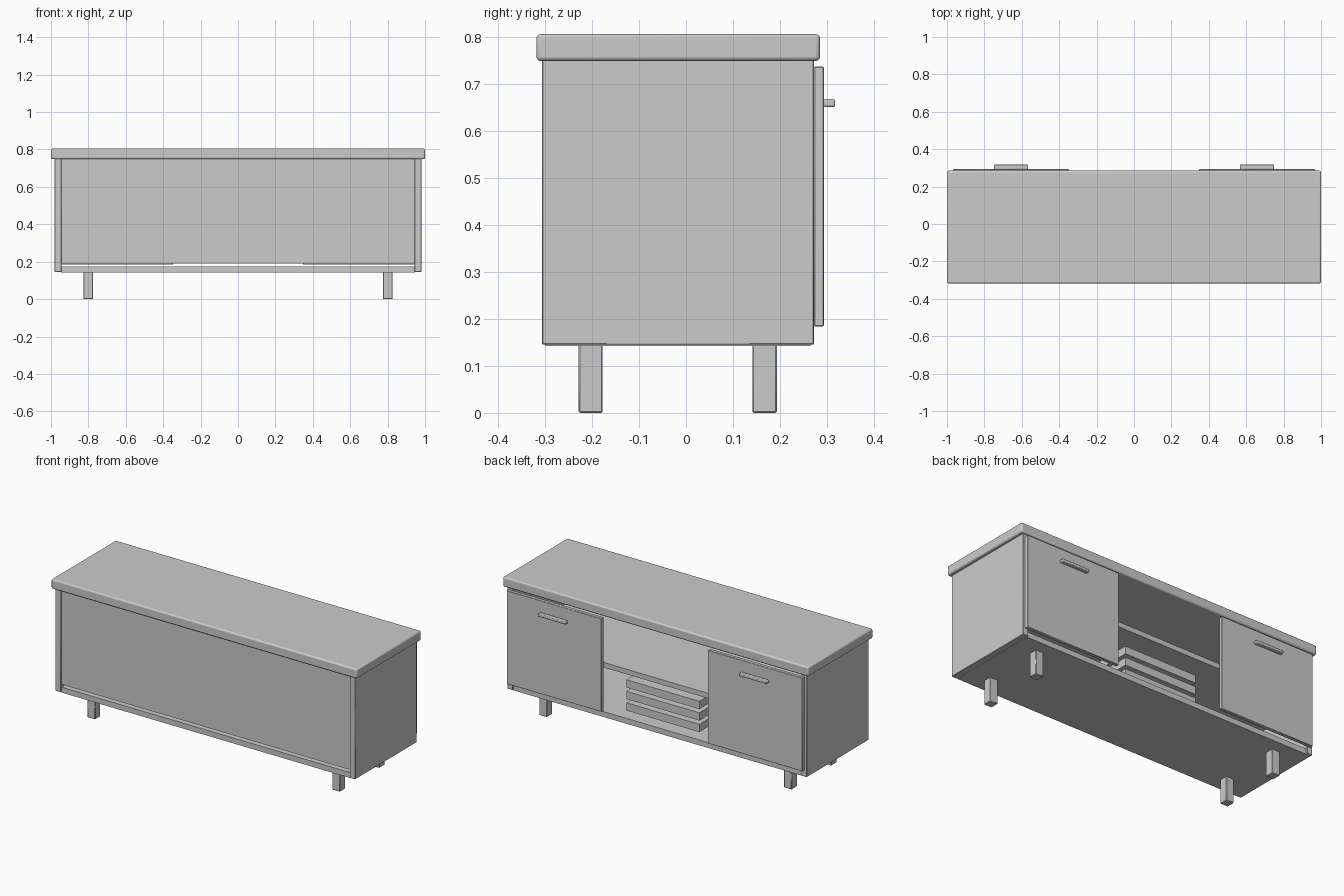
import bpy

if "Cube" in bpy.data.objects:
    bpy.data.objects.remove(bpy.data.objects["Cube"])


def box(name, x, y, z, bevel=0.0, segments=2):
    """Axis-aligned box from (min, max) ranges, with optional rounded edges."""
    bpy.ops.mesh.primitive_cube_add(
        size=1, location=[(a + b) / 2 for a, b in (x, y, z)])
    ob = bpy.context.object
    ob.name = name
    ob.scale = [b - a for a, b in (x, y, z)]
    bpy.ops.object.transform_apply(location=False, rotation=False, scale=True)
    if bevel:
        mod = ob.modifiers.new("rounded_edges", 'BEVEL')
        mod.width = bevel
        mod.segments = segments
        bpy.ops.object.shade_smooth_by_angle()
    return ob


def pair(name, x, y, z, bevel=0.0, segments=2):
    """The same box on the right and the left."""
    box("right_" + name, x, y, z, bevel, segments)
    box("left_" + name, (-x[1], -x[0]), y, z, bevel, segments)


# Carcass
box("top_board", (-1, 1), (-0.318, 0.285), (0.748, 0.805), 0.009, 3)
pair("side_panel", (0.944, 0.98), (-0.306, 0.272), (0.145, 0.75), 0.002, 1)
box("bottom_board", (-0.946, 0.946), (-0.300, 0.265), (0.142, 0.174))
box("back_panel", (-0.946, 0.946), (-0.300, -0.296), (0.19, 0.75))
box("shelf", (-0.946, 0.946), (-0.299, 0.265), (0.435, 0.465))

# Doors with bar handles
pair("door", (0.348, 0.967), (0.272, 0.293), (0.184, 0.736), 0.002, 1)
pair("door_handle", (0.567, 0.748), (0.292, 0.317), (0.650, 0.667), 0.004)

# Legs
for label, y in (("front", (-0.228, -0.177)), ("rear", (0.141, 0.193))):
    pair(label + "_leg", (0.775, 0.826), y, (0, 0.146), 0.003, 1)

# Three stacked slabs in the open middle bay
for i in range(3):
    z = 0.192 + 0.068 * i
    box(f"stacked_slab_{i + 1}", (-0.238, 0.238), (-0.14, 0.215), (z, z + 0.046))
